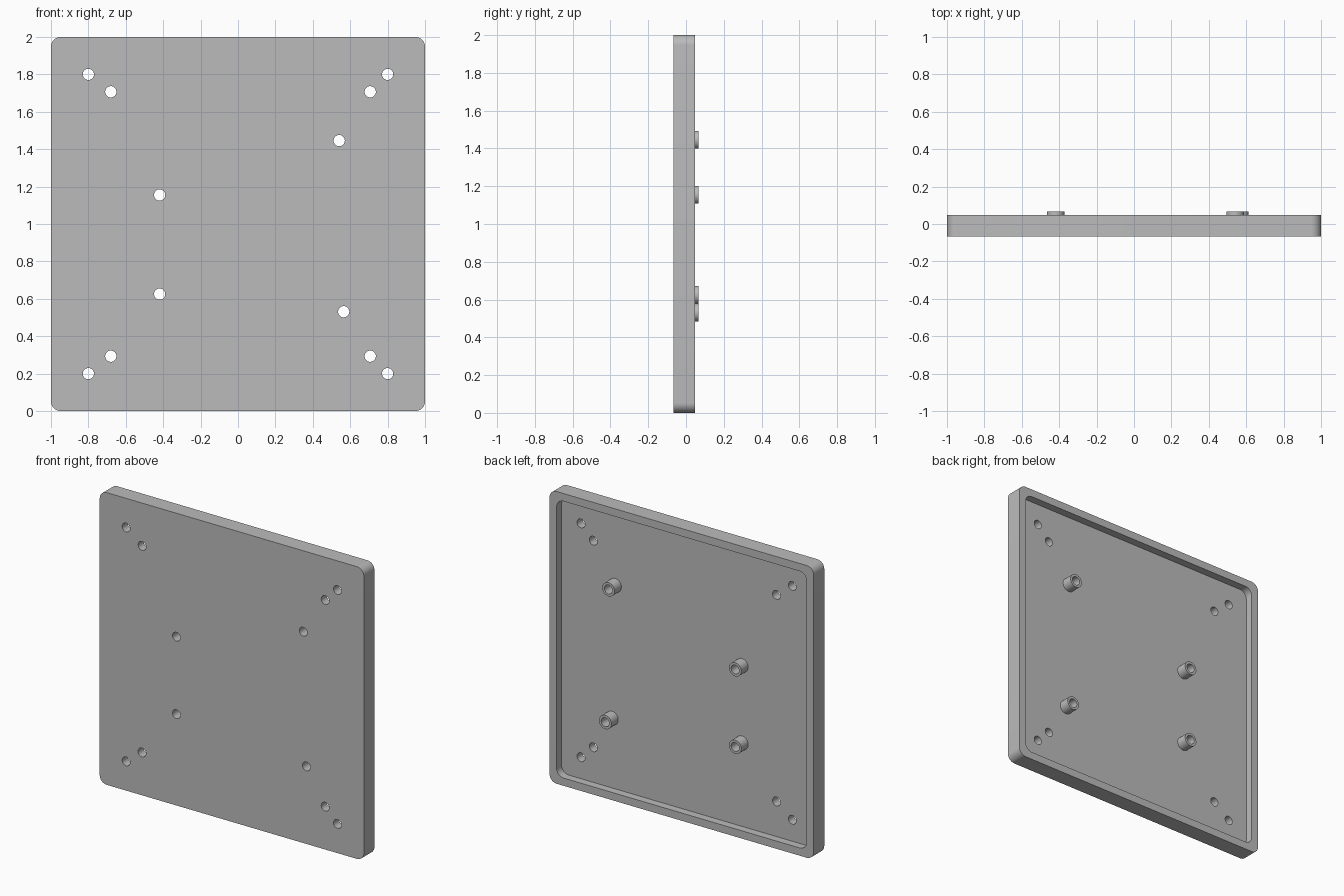
import bpy
import bmesh
from math import pi, sin, cos
from mathutils import Matrix

cube = bpy.data.objects.get("Cube")
if cube:
    bpy.data.objects.remove(cube, do_unlink=True)

FRONT, FLOOR, RIM, TIP = -0.067, -0.007, 0.047, 0.067   # depths along y
RIM_WIDTH, CORNER = 0.053, 0.053
HOLE_R, BOSS_R = 0.03, 0.047

grey = bpy.data.materials.new("plain grey")
grey.use_nodes = True
colour = (0.5, 0.5, 0.5, 1)
grey.diffuse_color = colour
grey.node_tree.nodes["Principled BSDF"].inputs["Base Color"].default_value = colour


def finish(bm, name):
    bmesh.ops.recalc_face_normals(bm, faces=bm.faces)
    mesh = bpy.data.meshes.new(name)
    bm.to_mesh(mesh)
    bm.free()
    mesh.materials.append(grey)
    obj = bpy.data.objects.new(name, mesh)
    bpy.context.collection.objects.link(obj)
    return obj


def rounded_slab(name, half, radius, y0, y1, steps=10):
    """Square slab with rounded corners, centred on z = 1."""
    bm = bmesh.new()
    ring = []
    for quarter, (sx, sz) in enumerate([(1, 1), (-1, 1), (-1, -1), (1, -1)]):
        for i in range(steps + 1):
            a = (quarter + i / steps) * pi / 2
            ring.append(bm.verts.new((sx * (half - radius) + radius * cos(a), y0,
                                      1 + sz * (half - radius) + radius * sin(a))))
    face = bm.faces.new(ring)
    out = bmesh.ops.extrude_face_region(bm, geom=[face])
    top = [v for v in out["geom"] if isinstance(v, bmesh.types.BMVert)]
    bmesh.ops.translate(bm, verts=top, vec=(0, y1 - y0, 0))
    return finish(bm, name)


def add_rod(bm, x, z, radius, y0, y1):
    place = Matrix.Translation((x, (y0 + y1) / 2, z)) @ Matrix.Rotation(pi / 2, 4, "X")
    bmesh.ops.create_cone(bm, cap_ends=True, segments=40, radius1=radius,
                          radius2=radius, depth=y1 - y0, matrix=place)


def rods(name, spots, radius, y0, y1):
    bm = bmesh.new()
    for x, z in spots:
        add_rod(bm, x, z, radius, y0, y1)
    return finish(bm, name)


def activate(obj):
    bpy.ops.object.select_all(action="DESELECT")
    obj.select_set(True)
    bpy.context.view_layer.objects.active = obj


def cut(obj, cutter):
    activate(obj)
    mod = obj.modifiers.new("cut", "BOOLEAN")
    mod.operation, mod.solver, mod.object = "DIFFERENCE", "EXACT", cutter
    bpy.ops.object.modifier_apply(modifier=mod.name)


# Hole layout: two mirrored pairs per side near the corners, four on standoffs
corner_spots = [(x, 1 + s * dz) for s in (-1, 1)
                for x, dz in [(-0.8, 0.8), (0.8, 0.8), (-0.68, 0.707), (0.707, 0.707)]]
boss_spots = [(-0.419, 1.155), (-0.419, 0.625), (0.541, 1.446), (0.565, 0.531)]

# Tray with a shallow pocket at the back
tray = rounded_slab("tray_plate", 1, CORNER, FRONT, RIM)
pocket = rounded_slab("pocket_cutter", 1 - RIM_WIDTH, CORNER, FLOOR, RIM + 0.1)
drill = rods("hole_cutter", corner_spots + boss_spots, HOLE_R, FRONT - 0.1, TIP + 0.1)
cut(tray, pocket)
cut(tray, drill)

# Hollow standoffs on the pocket floor
parts = [tray]
for number, spot in enumerate(boss_spots, 1):
    standoff = rods(f"standoff_{number}", [spot], BOSS_R, FLOOR, TIP)
    cut(standoff, drill)
    parts.append(standoff)

for cutter in (pocket, drill):
    bpy.data.objects.remove(cutter, do_unlink=True)

for part in parts:
    activate(part)
    bpy.ops.object.shade_smooth_by_angle(angle=pi / 6)
